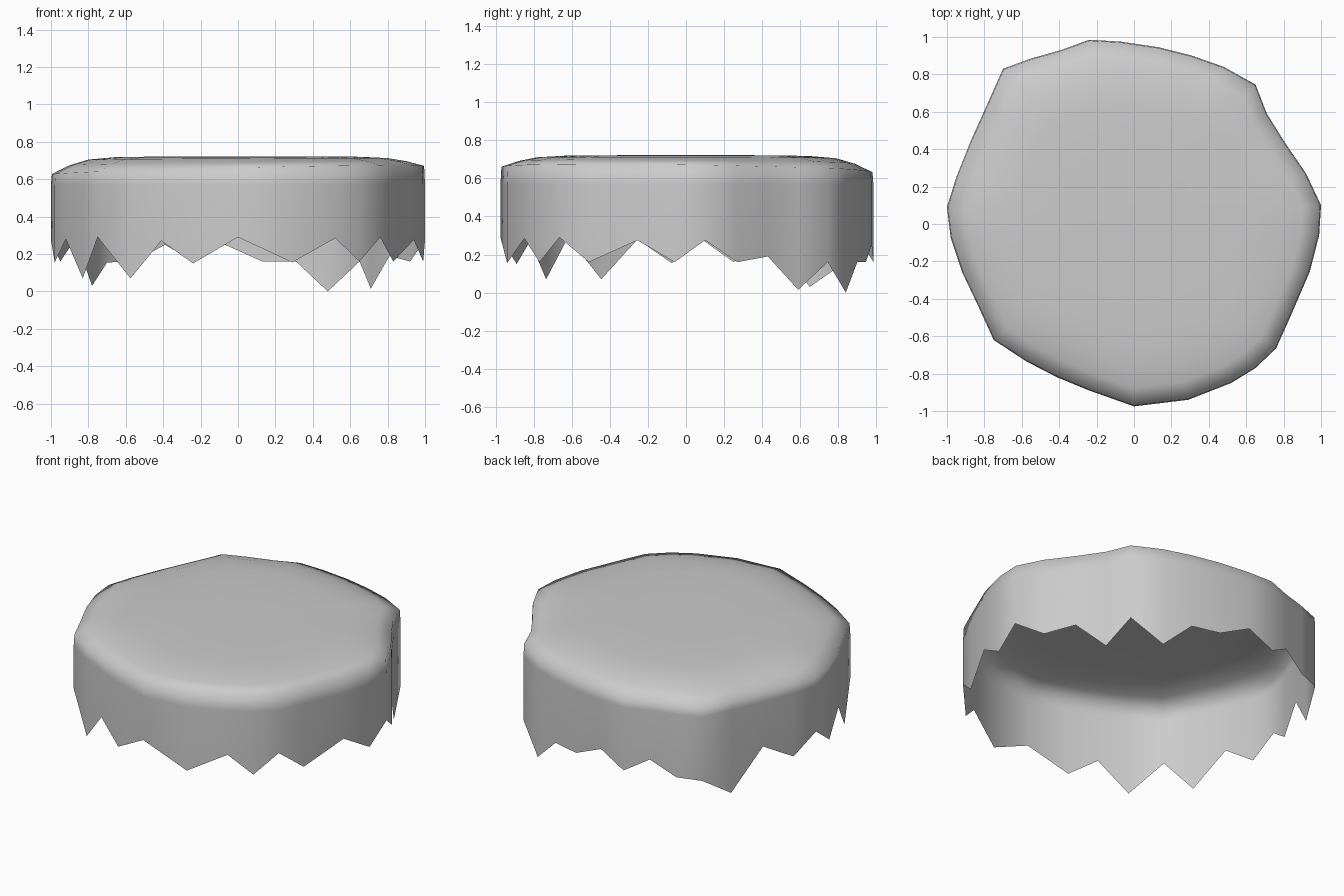
import bpy, bmesh

if "Cube" in bpy.data.objects:
    bpy.data.objects.remove(bpy.data.objects["Cube"])

# outline going counter-clockwise from the right: x, y, height of the jagged hem
OUTLINE = [
    (1.0, .10, .275), (.92, .27, .16), (.81, .43, .19), (.71, .59, .015),
    (.65, .745, .16), (.48, .84, 0), (.31, .90, .16), (.13, .945, .16),
    (-.07, .975, .25), (-.24, .985, .16), (-.39, .93, .25), (-.55, .885, .16),
    (-.70, .83, .155), (-.78, .65, .03), (-.87, .45, .28), (-.95, .25, .16),
    (-1.0, .09, .275), (-.98, -.075, .155), (-.92, -.255, .28), (-.83, -.445, .07),
    (-.75, -.62, .29), (-.575, -.735, .07), (-.41, -.82, .27), (-.24, -.89, .15),
    (0, -.975, .29), (.29, -.94, .155), (.52, -.85, .285), (.65, -.77, .16),
    (.76, -.665, .29), (.83, -.51, .16), (.94, -.255, .275), (.99, -.06, .16),
]
TOP = .722

bm = bmesh.new()


def ring(scale, height):
    return [bm.verts.new((x * scale, y * scale, height(x, y, z))) for x, y, z in OUTLINE]


def rim(x, y, z):
    return .65 + .022 * x - .012 * y


def dome(blend):
    return lambda x, y, z: rim(x, y, z) + (TOP - rim(x, y, z)) * blend


# jagged hem, straight wall, rim and gently domed top
rings = [
    ring(1, lambda x, y, z: z),
    ring(1, lambda x, y, z: .57),
    ring(.995, rim),
    ring(.90, dome(.5)),
    ring(.80, dome(.82)),
    ring(.65, dome(.96)),
    ring(.35, dome(1)),
]
n = len(OUTLINE)
for lower, upper in zip(rings, rings[1:]):
    for i in range(n):
        j = (i + 1) % n
        bm.faces.new((lower[i], lower[j], upper[j], upper[i]))
center = bm.verts.new((0, 0, TOP))
for i in range(n):
    bm.faces.new((rings[-1][i], rings[-1][(i + 1) % n], center))
for f in bm.faces:
    f.smooth = True

mesh = bpy.data.meshes.new("jagged_cap")
bm.to_mesh(mesh)
bm.free()
cap = bpy.data.objects.new("jagged_cap", mesh)
bpy.context.collection.objects.link(cap)
